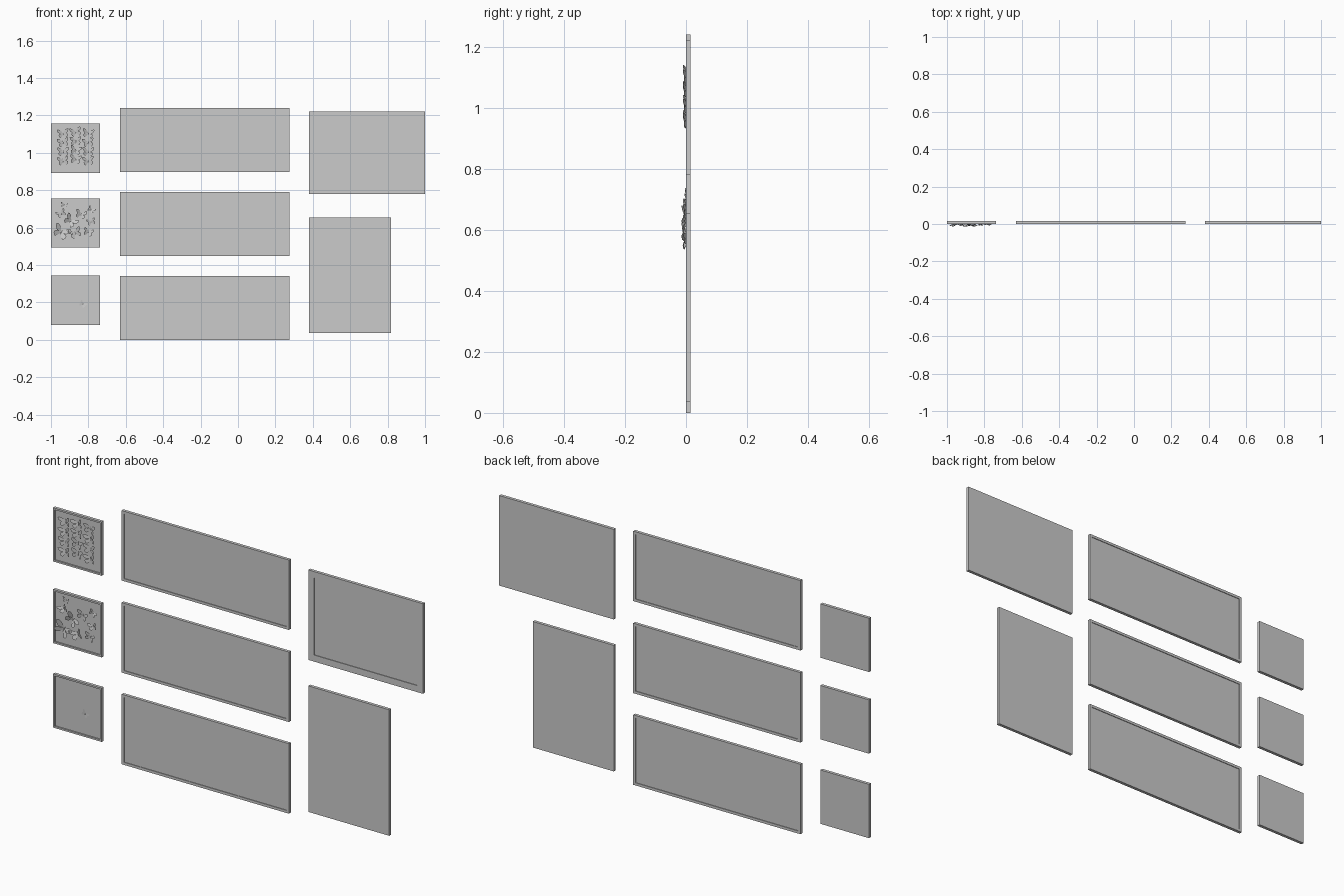
import bpy, bmesh, math, random
from mathutils import Matrix, Vector

if "Cube" in bpy.data.objects:
    bpy.data.objects.remove(bpy.data.objects["Cube"])

random.seed(4)
FRONT, BACK = 0.0, 0.015


def finish(bm, name):
    me = bpy.data.meshes.new(name)
    bm.to_mesh(me)
    bm.free()
    ob = bpy.data.objects.new(name, me)
    bpy.context.collection.objects.link(ob)
    return ob


def panel(name, x0, x1, z0, z1, margin=0, front=0, back=0):
    """Board with optional sunken fields on its front and back."""
    bm = bmesh.new()
    size = (x1 - x0, BACK - FRONT, z1 - z0)
    mat = Matrix.Translation(((x0 + x1) / 2, (FRONT + BACK) / 2, (z0 + z1) / 2)) @ Matrix.Diagonal((*size, 1))
    bmesh.ops.create_cube(bm, size=1, matrix=mat)
    bm.normal_update()
    for sign, depth in ((-1, front), (1, back)):
        if not depth:
            continue
        face = next(f for f in bm.faces if f.normal.y * sign > 0.9 and f.calc_area() > size[0] * size[2] * 0.9)
        bmesh.ops.inset_region(bm, faces=[face], thickness=margin)
        field = bmesh.ops.extrude_discrete_faces(bm, faces=[face])["faces"][0]
        bmesh.ops.translate(bm, verts=field.verts, vec=(0, -sign * depth, 0))
    return finish(bm, name)


UPPER = [(0.03, 0.03), (0.2, 0.35), (0.5, 0.65), (0.85, 0.8), (1.0, 0.68), (0.9, 0.3), (0.6, 0.03)]
LOWER = [(0.03, -0.02), (0.6, 0.0), (0.8, -0.2), (0.76, -0.5), (0.52, -0.72), (0.3, -0.55), (0.1, -0.22)]


def butterfly(bm, x, z, span, angle, lift, base):
    """Two pairs of raised wings around a slim body."""
    rot = Matrix.Rotation(angle, 4, 'Y')
    centre = Vector((x, base, z))
    for side in (-1, 1):
        for outline in (UPPER, LOWER):
            pts = [Vector((side * u * span, -lift * u, w * span)) for u, w in outline]
            if side < 0:
                pts.reverse()
            bm.faces.new([bm.verts.new(centre + rot @ p) for p in pts])
    body = Matrix.Translation(centre) @ rot @ Matrix.Diagonal((0.05 * span, 0.05 * span, 0.4 * span, 1))
    bmesh.ops.create_uvsphere(bm, u_segments=6, v_segments=4, radius=1, matrix=body)


# three small shadow-box frames
for name, z in (("small_frame_top", 0.892), ("small_frame_middle", 0.493), ("small_frame_bottom", 0.08)):
    panel(name, -1.0, -0.737, z, z + 0.263, 0.012, 0.007)

# three wide panels, sunken on both sides
for name, z in (("wide_panel_top", 0.898), ("wide_panel_middle", 0.448), ("wide_panel_bottom", 0.0)):
    panel(name, -0.63, 0.275, z, z + (1.24 - 0.898), 0.018, 0.003, 0.003)

# landscape picture with sunken field, plain portrait board
panel("landscape_picture", 0.38, 1.0, 0.78, 1.22, 0.045, 0.003)
panel("portrait_board", 0.38, 0.818, 0.037, 0.653)

# regular rows of butterflies
bm = bmesh.new()
for col in range(3):
    for row in range(4):
        butterfly(bm, -0.935 + col * 0.067, 1.103 - row * 0.049 + (0.008 if col == 1 else 0),
                  0.031, random.uniform(-0.25, 0.25), 0.016, 0.006)
finish(bm, "butterfly_rows")

# loose swarm, growing larger towards the lower left
bm = bmesh.new()
SWARM = [(-0.945, 0.575, 0.045, 0.5), (-0.87, 0.57, 0.034, -0.4), (-0.80, 0.575, 0.027, 0.3),
         (-0.895, 0.635, 0.038, 0.7), (-0.945, 0.675, 0.026, -0.5), (-0.84, 0.67, 0.030, 0.3),
         (-0.785, 0.695, 0.021, 0.6), (-0.785, 0.63, 0.024, -0.3), (-0.93, 0.72, 0.018, 0.2)]
for x, z, span, angle in SWARM:
    butterfly(bm, x, z, span, angle, min(0.021, span * 0.55), 0.006)
finish(bm, "butterfly_swarm")

# tiny flat butterfly in the lowest frame
bm = bmesh.new()
butterfly(bm, -0.83, 0.19, 0.02, 0.6, 0.003, 0.006)
finish(bm, "single_butterfly")
